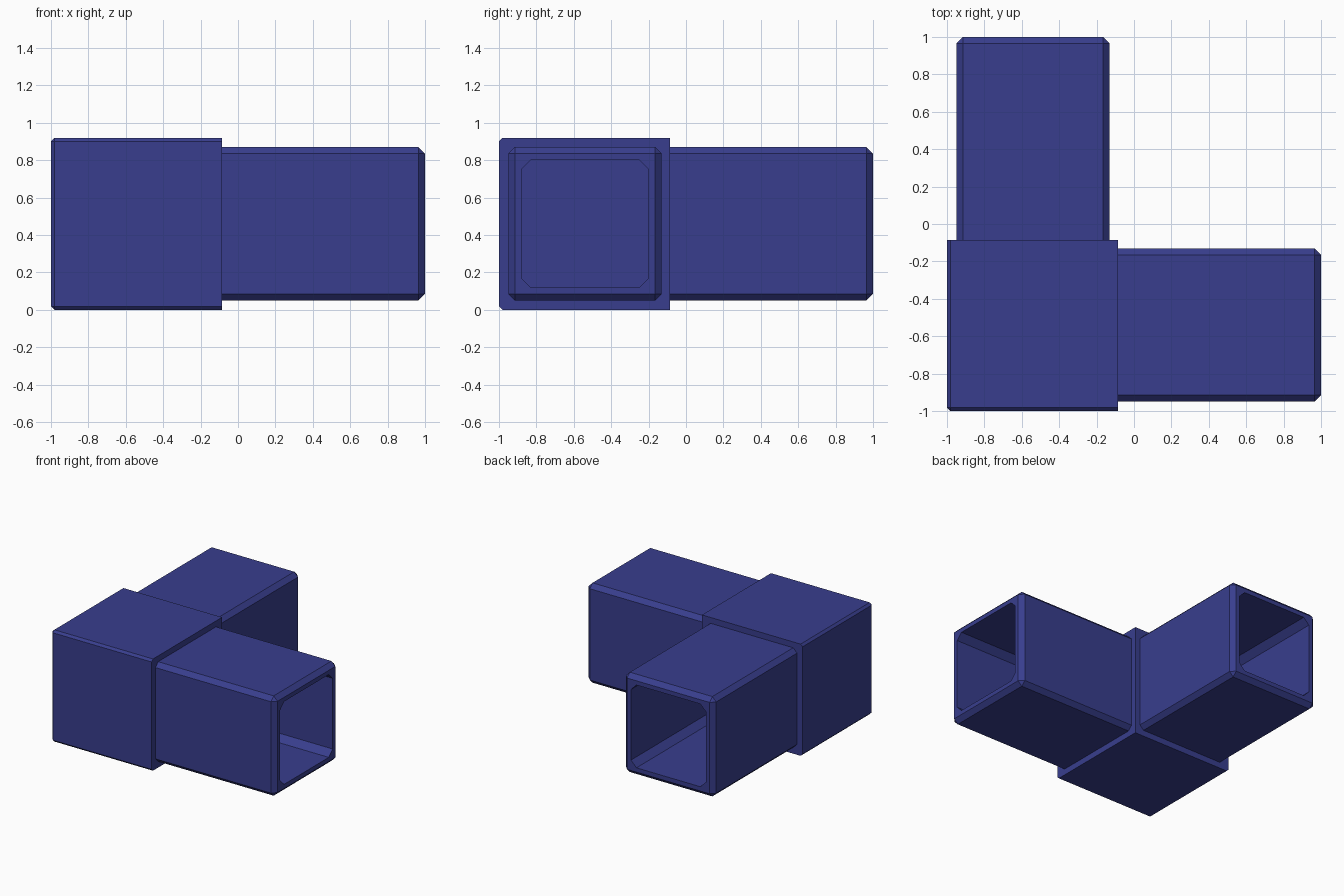
import bpy, bmesh
from mathutils import Vector

if "Cube" in bpy.data.objects:
    bpy.data.objects.remove(bpy.data.objects["Cube"])

blue = bpy.data.materials.new("deep blue")
blue.diffuse_color = (0.040, 0.048, 0.270, 1)
blue.use_nodes = True
blue.node_tree.nodes["Principled BSDF"].inputs["Base Color"].default_value = blue.diffuse_color


def chamfered_box(name, lo, hi, chamfer, keep):
    """Box from lo to hi; edges for which keep(midpoint, direction) holds are chamfered."""
    lo, hi = Vector(lo), Vector(hi)
    bm = bmesh.new()
    bmesh.ops.create_cube(bm, size=1)
    # choose edges on the unit cube, then stretch it to size
    edges = [e for e in bm.edges
             if keep((e.verts[0].co + e.verts[1].co) / 2, e.verts[1].co - e.verts[0].co)]
    for v in bm.verts:
        v.co = Vector([(lo[i] + hi[i]) / 2 + v.co[i] * (hi[i] - lo[i]) for i in range(3)])
    bmesh.ops.bevel(bm, geom=edges, offset=chamfer, segments=1,
                    profile=0.5, affect='EDGES')
    mesh = bpy.data.meshes.new(name)
    bm.to_mesh(mesh)
    bm.free()
    mesh.materials.append(blue)
    obj = bpy.data.objects.new(name, mesh)
    bpy.context.collection.objects.link(obj)
    return obj


# Corner block: chamfered except around the two faces that carry the arms
chamfered_box("corner_block", (-1, -1, 0), (-0.085, -0.085, 0.918), 0.018,
              lambda m, d: m.x < 0.4 and m.y < 0.4)


def arm(name, axis):
    """Hollow square arm along x (axis 0) or y (axis 1)."""
    def place(along, across, z):
        return (along, across, z) if axis == 0 else (across, along, z)

    body = chamfered_box(name, place(-0.25, -0.95, 0.05), place(1, -0.13, 0.87),
                         0.035, lambda m, d: True)
    # bore with chamfered corners, closed at the corner block
    bore = chamfered_box(name + "_bore", place(-0.08, -0.88, 0.12), place(1.2, -0.20, 0.80),
                         0.05, lambda m, d: abs(d[axis]) > 0.5)
    bore.hide_render = True
    cut = body.modifiers.new("bore", 'BOOLEAN')
    cut.operation = 'DIFFERENCE'
    cut.solver = 'EXACT'
    cut.object = bore
    bpy.context.view_layer.objects.active = body
    bpy.ops.object.modifier_apply(modifier=cut.name)
    bpy.data.objects.remove(bore)


arm("side_arm", 0)
arm("back_arm", 1)
